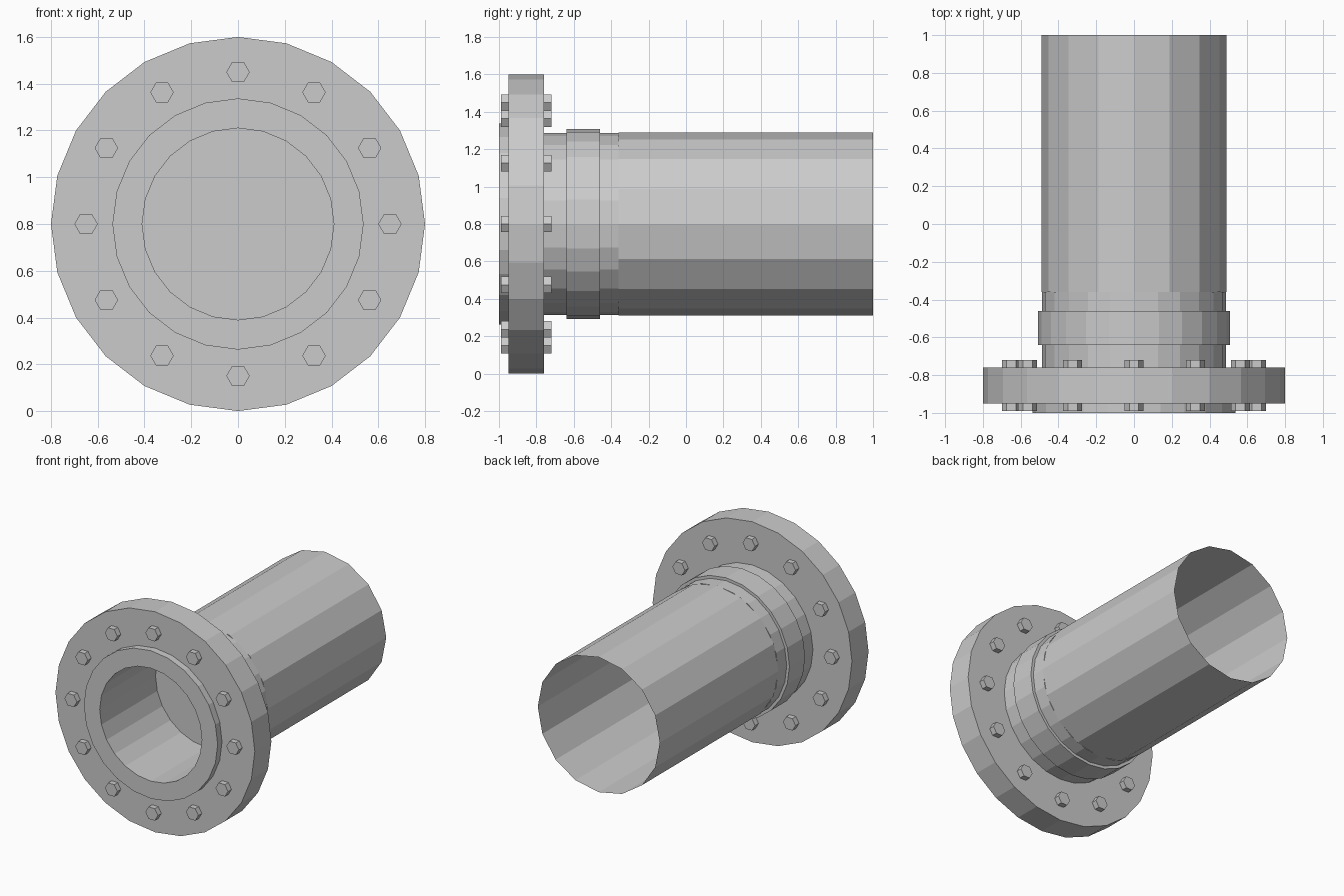
import bpy, bmesh, math

cube = bpy.data.objects.get("Cube")
if cube:
    bpy.data.objects.remove(cube)

AXIS_Z = 0.8

steel = bpy.data.materials.new("grey steel")
steel.use_nodes = True
grey = (0.6, 0.6, 0.6, 1)
steel.diffuse_color = grey
steel.node_tree.nodes["Principled BSDF"].inputs["Base Color"].default_value = grey


def lathe(name, profile, sides, closed=True, cap_start=False, cap_end=False,
          center=(0, AXIS_Z), phase=0.0):
    """Turn (radius, y) points around an axis parallel to y."""
    bm = bmesh.new()
    rings = []
    for radius, y in profile:
        ring = []
        for i in range(sides):
            a = phase + math.tau * i / sides
            ring.append(bm.verts.new((center[0] + radius * math.cos(a), y,
                                      center[1] + radius * math.sin(a))))
        rings.append(ring)
    pairs = list(zip(rings, rings[1:]))
    if closed:
        pairs.append((rings[-1], rings[0]))
    for a, b in pairs:
        for i in range(sides):
            j = (i + 1) % sides
            bm.faces.new((a[i], a[j], b[j], b[i]))
    if cap_start:
        bm.faces.new(rings[0])
    if cap_end:
        bm.faces.new(rings[-1])
    bmesh.ops.recalc_face_normals(bm, faces=bm.faces)
    mesh = bpy.data.meshes.new(name)
    bm.to_mesh(mesh)
    bm.free()
    mesh.materials.append(steel)
    obj = bpy.data.objects.new(name, mesh)
    bpy.context.collection.objects.link(obj)
    return obj


# Flange with raised sealing face, neck and bore
FRONT, BACK, NECK_END = -0.95, -0.76, -0.36
BORE, NECK = 0.41, 0.487
lathe("flange_and_neck", [
    (BORE, -1.0), (0.537, -1.0), (0.537, FRONT), (0.8, FRONT),
    (0.8, BACK), (NECK, BACK), (NECK, NECK_END), (BORE, NECK_END),
], 24)

# Collar around the neck
lathe("neck_collar", [(0.47, -0.64), (0.508, -0.64),
                      (0.508, -0.46), (0.47, -0.46)], 24)

# Thin pipe, closed where it meets the neck and open at the back
lathe("pipe", [(0.49, NECK_END), (0.49, 1.0)], 16, closed=False, cap_start=True)

# Hexagonal bolts through the flange
for n in range(12):
    a = math.tau * n / 12
    spot = (0.65 * math.cos(a), AXIS_Z + 0.65 * math.sin(a))
    lathe(f"bolt_{n + 1}", [(0.05, -0.99), (0.05, -0.72)], 6, closed=False,
          cap_start=True, cap_end=True, center=spot)
